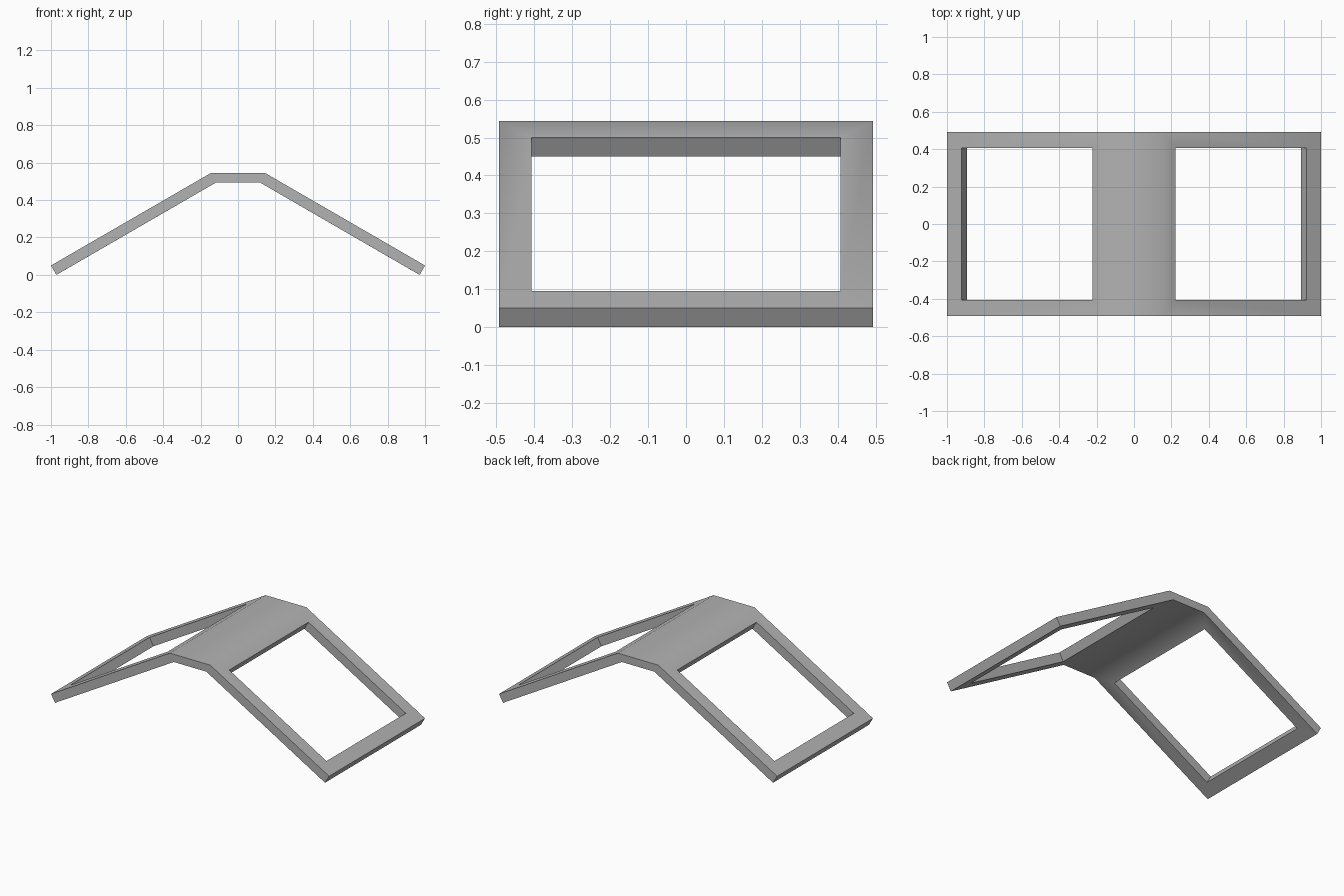
import bpy, bmesh, math

cube = bpy.data.objects.get("Cube")
if cube:
    bpy.data.objects.remove(cube, do_unlink=True)

HALF_DEPTH, WINDOW_DEPTH = 0.493, 0.407
# (x, z) of the outer and inner skin at each station down the slope
RIDGE = ((0.146, 0.544), (0.117, 0.494))
WINDOW_TOP = ((0.222, 0.5), (0.193, 0.45))
WINDOW_BOTTOM = ((0.922, 0.095), (0.893, 0.045))
FOOT = ((1.0, 0.05), (0.971, 0.0))

grey = bpy.data.materials.new("plain_grey")
grey.use_nodes = True
colour = (0.45, 0.45, 0.45, 1)
grey.diffuse_color = colour
grey.node_tree.nodes["Principled BSDF"].inputs["Base Color"].default_value = colour

bm = bmesh.new()


def loop(side, skin, upper, lower, depth):
    """Four corners of a rectangle lying on one skin of a sloping panel."""
    corners = ((upper, -depth), (upper, depth), (lower, depth), (lower, -depth))
    return [bm.verts.new((side * st[skin][0], y, st[skin][1])) for st, y in corners]


def bridge(a, b, edges=range(4)):
    """Quads joining two four-cornered loops."""
    for i in edges:
        j = (i + 1) % 4
        bm.faces.new((a[i], a[j], b[j], b[i]))


# Sloping panels, each a frame around an open window
ridges = []
for side in (-1, 1):
    rims = [loop(side, skin, RIDGE, FOOT, HALF_DEPTH) for skin in (0, 1)]
    holes = [loop(side, skin, WINDOW_TOP, WINDOW_BOTTOM, WINDOW_DEPTH) for skin in (0, 1)]
    for rim, hole in zip(rims, holes):
        bridge(rim, hole)
    bridge(holes[0], holes[1])
    bridge(rims[0], rims[1], (1, 2, 3))
    # Cross-section where the panel meets the flat cap
    ridges.append([rims[0][0], rims[0][1], rims[1][1], rims[1][0]])

# Flat cap joining both panels
bridge(*ridges)

bmesh.ops.recalc_face_normals(bm, faces=bm.faces)
mesh = bpy.data.meshes.new("roof_frame")
bm.to_mesh(mesh)
bm.free()
mesh.materials.append(grey)
roof = bpy.data.objects.new("roof_frame", mesh)
bpy.context.collection.objects.link(roof)

# Soft shading over the ridge bends, sharp everywhere else
bpy.ops.object.select_all(action="DESELECT")
roof.select_set(True)
bpy.context.view_layer.objects.active = roof
bpy.ops.object.shade_smooth_by_angle(angle=math.radians(40))
